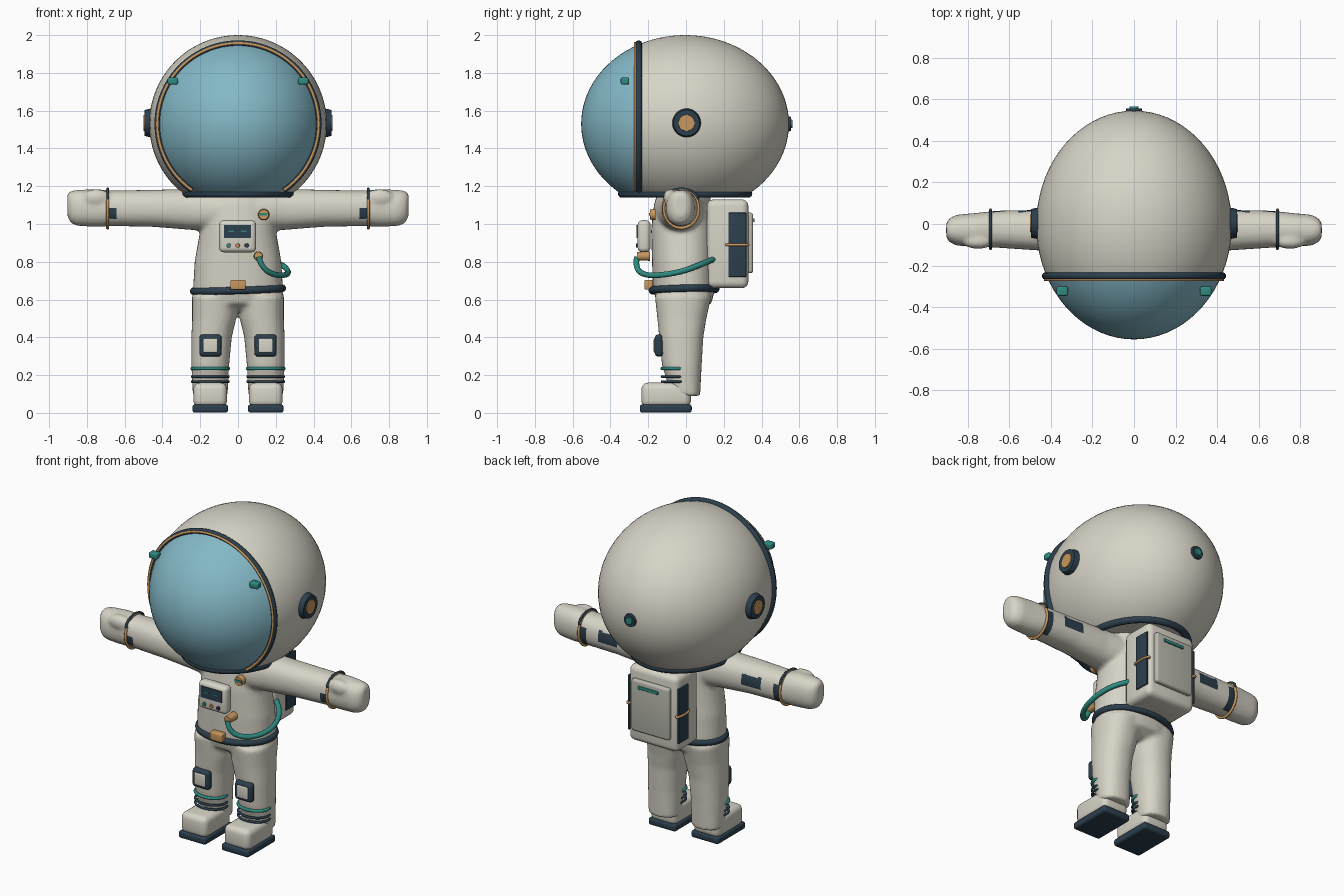
import bpy, bmesh, math
from math import sin, cos, pi
from mathutils import Vector, Matrix

cube = bpy.data.objects.get("Cube")
if cube:
    bpy.data.objects.remove(cube)


def material(name, *rgb):
    m = bpy.data.materials.new(name)
    m.use_nodes = True
    m.diffuse_color = (*rgb, 1)
    m.node_tree.nodes["Principled BSDF"].inputs["Base Color"].default_value = (*rgb, 1)
    return m


CREAM = material("warm_white", .68, .66, .57)
NAVY = material("dark_navy", .025, .05, .075)
TEAL = material("teal", .027, .26, .22)
ORANGE = material("copper_orange", .58, .31, .11)
VISOR = material("visor_blue", .23, .48, .57)
GREY = material("panel_grey", .48, .48, .42)


def add(name, data, *mats):
    ob = bpy.data.objects.new(name, data)
    bpy.context.collection.objects.link(ob)
    for m in mats:
        data.materials.append(m)
    return ob


def smooth(mesh, angle=35):
    mesh.shade_smooth()
    mesh.set_sharp_from_angle(angle=math.radians(angle))


def from_bm(name, bm, *mats):
    mesh = bpy.data.meshes.new(name)
    bmesh.ops.recalc_face_normals(bm, faces=bm.faces[:])
    bm.to_mesh(mesh)
    bm.free()
    smooth(mesh)
    return add(name, mesh, *mats)


def baked(ob):
    """Replace an object by its evaluated mesh."""
    dg = bpy.context.evaluated_depsgraph_get()
    mesh = bpy.data.meshes.new_from_object(ob.evaluated_get(dg))
    name, mats = ob.name, list(ob.data.materials)
    bpy.data.objects.remove(ob)
    mesh.materials.clear()
    smooth(mesh, 50)
    return add(name, mesh, *mats)


def box(name, center, size, bevel, mat):
    bm = bmesh.new()
    bmesh.ops.create_cube(bm, size=1, matrix=Matrix.Translation(center) @ Matrix.Diagonal((*size, 1)))
    if bevel:
        bmesh.ops.bevel(bm, geom=bm.edges[:], offset=bevel, segments=4, profile=.5,
                        affect='EDGES', clamp_overlap=True)
    return from_bm(name, bm, mat)


def disc(name, center, radius, depth, axis, mat):
    turn = Vector((0, 0, 1)).rotation_difference(Vector(axis)).to_matrix().to_4x4()
    bm = bmesh.new()
    bmesh.ops.create_cone(bm, cap_ends=True, segments=32, radius1=radius, radius2=radius * .88,
                          depth=depth, matrix=Matrix.Translation(center) @ turn)
    return from_bm(name, bm, mat)


def ball(bm, center, radii):
    bmesh.ops.create_uvsphere(bm, u_segments=72, v_segments=48, radius=1,
                              matrix=Matrix.Translation(center) @ Matrix.Diagonal((*radii, 1)))


def tube(name, points, depth, mat, closed=False, kind='POLY'):
    cu = bpy.data.curves.new(name, 'CURVE')
    cu.dimensions = '3D'
    cu.bevel_depth, cu.bevel_resolution = depth, 3
    cu.use_fill_caps = True
    sp = cu.splines.new(kind)
    sp.points.add(len(points) - 1)
    for p, co in zip(sp.points, points):
        p.co = (*co, 1)
    sp.use_cyclic_u = closed
    if kind == 'NURBS':
        sp.use_endpoint_u, sp.order_u, sp.resolution_u = True, 4, 10
    return baked(add(name, cu, mat))


def ring(name, center, u, v, depth, mat, start=0, end=2 * pi, n=64):
    c, u, v = Vector(center), Vector(u), Vector(v)
    closed = end - start > 6.28
    ts = [start + (end - start) * i / (n if closed else n - 1) for i in range(n)]
    return tube(name, [c + u * cos(t) + v * sin(t) for t in ts], depth, mat, closed)


def loft(bm, sections, place):
    """Skin rounded sections; each is (along, centre a, centre b, radius a, radius b)."""
    loops, power = [], .88
    for h, ca, cb, ra, rb in sections:
        loop = []
        for i in range(32):
            c, s = cos(i * pi / 16), sin(i * pi / 16)
            a = math.copysign(abs(c) ** power, c) * ra + ca
            b = math.copysign(abs(s) ** power, s) * rb + cb
            loop.append(bm.verts.new(place(h, a, b)))
        loops.append(loop)
    for l0, l1 in zip(loops, loops[1:]):
        for i in range(32):
            j = (i + 1) % 32
            bm.faces.new((l0[i], l0[j], l1[j], l1[i]))
    bm.faces.new(loops[0][::-1])
    bm.faces.new(loops[-1])


# Suit: torso, arms, mittens and legs fused into one soft skin
TORSO = [(.54, 0, -.01, .17, .08), (.58, 0, -.01, .23, .145), (.66, 0, -.01, .238, .165),
         (.8, 0, -.015, .23, .165), (.97, 0, -.02, .2, .165), (1.1, 0, -.02, .19, .15),
         (1.17, 0, -.01, .19, .14)]
ARM = [(.1, -.03, 1.07, .13, .11), (.25, -.03, 1.077, .105, .108), (.45, -.03, 1.083, .098, .098),
       (.66, -.025, 1.083, .089, .094), (.76, -.027, 1.085, .08, .1), (.85, -.03, 1.085, .075, .095),
       (.885, -.03, 1.09, .06, .085), (.903, -.03, 1.1, .035, .06)]
LEG = [(.62, .12, -.015, .124, .15), (.5, .126, -.022, .117, .13), (.4, .14, -.025, .107, .117),
       (.25, .147, -.022, .1, .105), (.09, .147, 0, .092, .075)]
bm = bmesh.new()
loft(bm, TORSO, lambda h, a, b: (a, b, h))
for side in (1, -1):
    loft(bm, ARM, lambda h, a, b: (h * side, a, b))
    loft(bm, LEG, lambda h, a, b: (a * side, b, h))
    ball(bm, (.75 * side, -.085, 1.14), (.075, .035, .045))
suit = from_bm("suit", bm, CREAM, NAVY)
remesh = suit.modifiers.new("fuse", 'REMESH')
remesh.mode, remesh.voxel_size = 'VOXEL', .012
soften = suit.modifiers.new("soften", 'SMOOTH')
soften.factor, soften.iterations = .5, 4
suit = baked(suit)
# Dark sleeve patches
for f in suit.data.polygons:
    x, y, z = abs(f.center.x), f.center.y, f.center.z
    elbow = .43 < x < .56 and y > 0 and 1.06 < z < 1.13
    wrist = .645 < x < .69 and (1.03 < z < 1.09 or (y > 0 and z < 1.12))
    f.material_index = int(elbow or wrist)

# Helmet with the visor as its front cap
bm = bmesh.new()
ball(bm, (0, -.005, 1.53), (.47, .55, .47))


def cut(co, no, **kw):
    return bmesh.ops.bisect_plane(bm, geom=bm.verts[:] + bm.edges[:] + bm.faces[:],
                                  plane_co=co, plane_no=no, **kw)


low = cut((0, 0, 1.17), (0, 0, 1), clear_inner=True)
bmesh.ops.contextual_create(bm, geom=[e for e in low['geom_cut'] if isinstance(e, bmesh.types.BMEdge)])
cut((0, -.25, 0), (0, 1, 0))
for f in bm.faces:
    c = f.calc_center_median()
    f.material_index = int(c.y < -.25 and c.z > 1.171)
from_bm("helmet", bm, CREAM, VISOR)
ring("visor_rim", (0, -.25, 1.53), (.425, 0, 0), (0, 0, .425), .018, NAVY, -.97, pi + .97)
ring("visor_trim", (0, -.268, 1.53), (.427, 0, 0), (0, 0, .427), .007, ORANGE, -.96, pi + .96)
ring("neck_ring", (0, -.005, 1.16), (.285, 0, 0), (0, .335, 0), .021, NAVY)
disc("rear_port", (0, .545, 1.53), .042, .022, (0, 1, 0), NAVY)
disc("rear_port_light", (0, .557, 1.53), .024, .014, (0, 1, 0), TEAL)

# Paired parts
for side, tag in ((1, "left"), (-1, "right")):
    out = (side, 0, 0)
    disc(tag + "_ear_disc", (.475 * side, .003, 1.535), .078, .04, out, NAVY)
    disc(tag + "_ear_cap", (.487 * side, .003, 1.535), .048, .026, out, ORANGE)
    box(tag + "_helmet_light", (.345 * side, -.323, 1.757), (.055, .045, .037), .009, TEAL)
    ring(tag + "_cuff", (.69 * side, -.025, 1.08), (0, .092, 0), (0, 0, .101), .008, ORANGE)
    ring(tag + "_cuff_seal", (.69 * side, -.025, 1.13), (0, .087, 0), (0, 0, .056), .007, NAVY, 0, pi)
    box(tag + "_knee_pad", (.146 * side, -.143, .357), (.118, .045, .118), .02, NAVY)
    box(tag + "_knee_plate", (.146 * side, -.163, .357), (.075, .016, .075), .006, CREAM)
    for label, z, mat, r in (("upper", .235, TEAL, .009), ("middle", .192, NAVY, .007),
                             ("lower", .166, NAVY, .007)):
        ring(f"{tag}_{label}_shin_band", (.147 * side, -.053, z), (.096, 0, 0), (0, .074, 0), r, mat)
    box(tag + "_boot", (.147 * side, -.105, .095), (.178, .262, .13), .035, CREAM)
    box(tag + "_sole", (.147 * side, -.107, .023), (.188, .275, .044), .014, NAVY)
    box(tag + "_pack_side_panel", (.169 * side, .272, .89), (.012, .095, .34), .004, NAVY)
    ring(tag + "_pack_strap", (.168 * side, .272, .89), (0, .058, 0), (.014, 0, 0), .007, ORANGE)

# Belt and buckle
ring("belt", (0, -.01, .652), (.235, 0, .008), (0, .168, .004), .02, NAVY)
box("buckle", (0, -.198, .678), (.082, .045, .052), .008, ORANGE)

# Chest control unit
box("chest_unit", (-.002, -.222, .935), (.196, .068, .17), .025, CREAM)
box("chest_screen", (-.002, -.257, .96), (.142, .008, .07), 0, NAVY)
for x in (-.035, .03):
    box("screen_mark", (x, -.261, .962), (.03, .004, .008), 0, TEAL)
for x, mat in ((-.05, TEAL), (-.002, ORANGE), (.046, NAVY)):
    disc("chest_button", (x, -.258, .886), .012, .014, (0, -1, 0), mat)
disc("badge", (.136, -.176, 1.05), .03, .03, (0, -1, 0), ORANGE)
box("badge_stripe", (.136, -.192, 1.052), (.042, .006, .014), 0, TEAL)

# Air hose
disc("hose_socket", (.108, -.225, .83), .025, .07, (0, -1, 0), ORANGE)
tube("air_hose", [(.11, -.26, .825), (.125, -.27, .765), (.19, -.23, .725), (.26, -.13, .728),
                  (.275, 0, .75), (.225, .1, .795), (.15, .15, .815)], .015, TEAL, kind='NURBS')

# Backpack
box("backpack", (0, .22, .895), (.336, .22, .47), .035, CREAM)
box("backpack_panel", (0, .338, .9), (.26, .036, .32), .014, GREY)
box("backpack_light", (.01, .357, 1.02), (.14, .012, .02), .004, TEAL)
